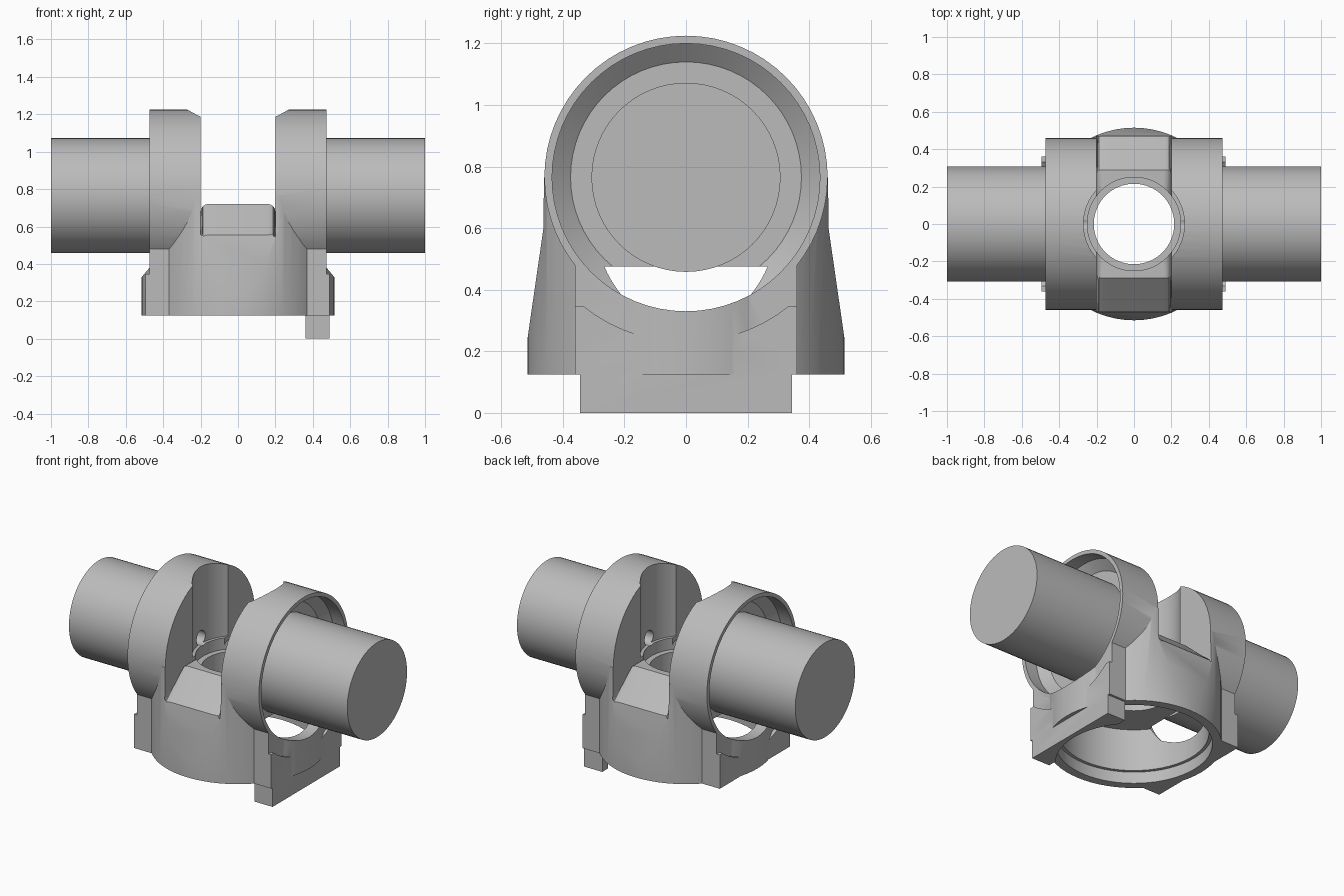
import bpy
import bmesh
import math

cube = bpy.data.objects.get("Cube")
if cube:
    bpy.data.objects.remove(cube, do_unlink=True)

AXIS_Z = 0.765   # height of the pin axis
SEGMENTS = 64

metal = bpy.data.materials.new("grey_metal")
metal.use_nodes = True
GREY = (0.5, 0.5, 0.5, 1)
metal.diffuse_color = GREY
metal.node_tree.nodes["Principled BSDF"].inputs["Base Color"].default_value = GREY


def make_object(name, bm):
    bmesh.ops.recalc_face_normals(bm, faces=bm.faces)
    mesh = bpy.data.meshes.new(name)
    bm.to_mesh(mesh)
    bm.free()
    mesh.materials.append(metal)
    obj = bpy.data.objects.new(name, mesh)
    bpy.context.collection.objects.link(obj)
    return obj


def lathe(name, profile, axis="Z"):
    """Revolve (radius, position) points around the z axis or the pin axis."""
    bm = bmesh.new()
    rings = []
    for r, h in profile:
        ring = []
        for i in range(SEGMENTS):
            a = math.tau * i / SEGMENTS
            u, v = r * math.cos(a), r * math.sin(a)
            ring.append(bm.verts.new((u, v, h) if axis == "Z" else (h, u, AXIS_Z + v)))
        rings.append(ring)
    for low, high in zip(rings, rings[1:]):
        for i in range(SEGMENTS):
            j = (i + 1) % SEGMENTS
            bm.faces.new((low[i], low[j], high[j], high[i]))
    bm.faces.new(rings[0])
    bm.faces.new(rings[-1])
    return make_object(name, bm)


def prism(name, half_profile, x0, x1, round_below=None):
    """Extrude a (y, z) outline, mirrored in y, from x0 to x1."""
    outline = half_profile + [(-y, z) for y, z in reversed(half_profile)]
    bm = bmesh.new()
    ends = [[bm.verts.new((x, y, z)) for y, z in outline] for x in (x0, x1)]
    n = len(outline)
    for i in range(n):
        j = (i + 1) % n
        bm.faces.new((ends[0][i], ends[0][j], ends[1][j], ends[1][i]))
    bm.faces.new(ends[0])
    bm.faces.new(ends[1])
    if round_below:
        edges = [e for e in bm.edges
                 if abs(e.verts[0].co.x - e.verts[1].co.x) < 1e-5
                 and all(v.co.z < round_below for v in e.verts)]
        bmesh.ops.bevel(bm, geom=edges, offset=0.04, segments=4,
                        profile=0.5, affect="EDGES")
    return make_object(name, bm)


def boolean(target, tool, operation):
    mod = target.modifiers.new(operation.lower(), "BOOLEAN")
    mod.operation = operation
    mod.solver = "EXACT"
    mod.object = tool
    bpy.context.view_layer.update()
    graph = bpy.context.evaluated_depsgraph_get()
    result = bpy.data.meshes.new_from_object(target.evaluated_get(graph))
    target.modifiers.clear()
    target.data = result
    bpy.data.objects.remove(tool, do_unlink=True)


def box_profile(y, low, high):
    return [(y, low), (y, high)]


# Main housing: cross drum, square base and tapered round skirt
housing = lathe("housing", [(0.46, -0.472), (0.46, 0.472)], "X")
skirt = lathe("skirt", [(0.515, 0.125), (0.515, AXIS_Z)])
taper = prism("taper", [(0.6, 0.0), (0.6, 0.235), (0.515, 0.24), (0.463, 0.6),
                        (0.46, 0.9)], -0.7, 0.7)
boolean(skirt, taper, "INTERSECT")
boolean(housing, skirt, "UNION")
boolean(housing, prism("base", box_profile(0.36, 0.125, 0.7), -0.472, 0.472), "UNION")

# Side pads that follow the drum, and the locating foot on one side
for name, x0, x1 in (("left_pad", 0.4, 0.49), ("right_pad", -0.495, -0.4)):
    pad = prism(name, box_profile(0.36, 0.125, 0.345), x0, x1)
    boolean(pad, lathe("pad_cutter", [(0.535, -0.6), (0.535, 0.6)], "X"), "DIFFERENCE")
    boolean(housing, pad, "UNION")
boolean(housing, prism("foot", box_profile(0.345, 0.0, 0.2), 0.36, 0.49), "UNION")

# Central slot with sloping shoulders and rounded lower corners
slot = prism("slot", [(0.7, 0.343), (0.7, 1.4)][::-1] + [(0.29, 0.72)],
             -0.2, 0.2, round_below=0.8)
boolean(housing, slot, "DIFFERENCE")

# Stepped vertical bore and the open underside
boolean(housing, lathe("vertical_bore", [(0.27, 1.4), (0.27, 0.725), (0.25, 0.725),
                                         (0.25, 0.65), (0.215, 0.65), (0.215, 0.4)]),
        "DIFFERENCE")
boolean(housing, lathe("cavity", [(0.46, -0.1), (0.46, 0.2), (0.44, 0.2),
                                  (0.44, 0.475)]), "DIFFERENCE")

# Side bores with a conical seat, and the small holes on the pin axis
for side in (-1, 1):
    seat = [(0.435, 0.6), (0.435, 0.385), (0.375, 0.335)]
    boolean(housing, lathe("seat", [(r, side * h) for r, h in seat], "X"), "DIFFERENCE")
    boolean(housing, lathe("pin_hole", [(0.045, side * 0.22), (0.045, side * 0.36)], "X"),
            "DIFFERENCE")

# Pins
parts = [housing]
for side, name in ((1, "left_pin"), (-1, "right_pin")):
    parts.append(lathe(name, [(0.307, side * 0.333), (0.307, side * 1.0)], "X"))

# Smooth shading with sharp edges kept
bpy.ops.object.select_all(action="DESELECT")
for part in parts:
    part.select_set(True)
bpy.context.view_layer.objects.active = housing
bpy.ops.object.shade_smooth_by_angle(angle=math.radians(30))
